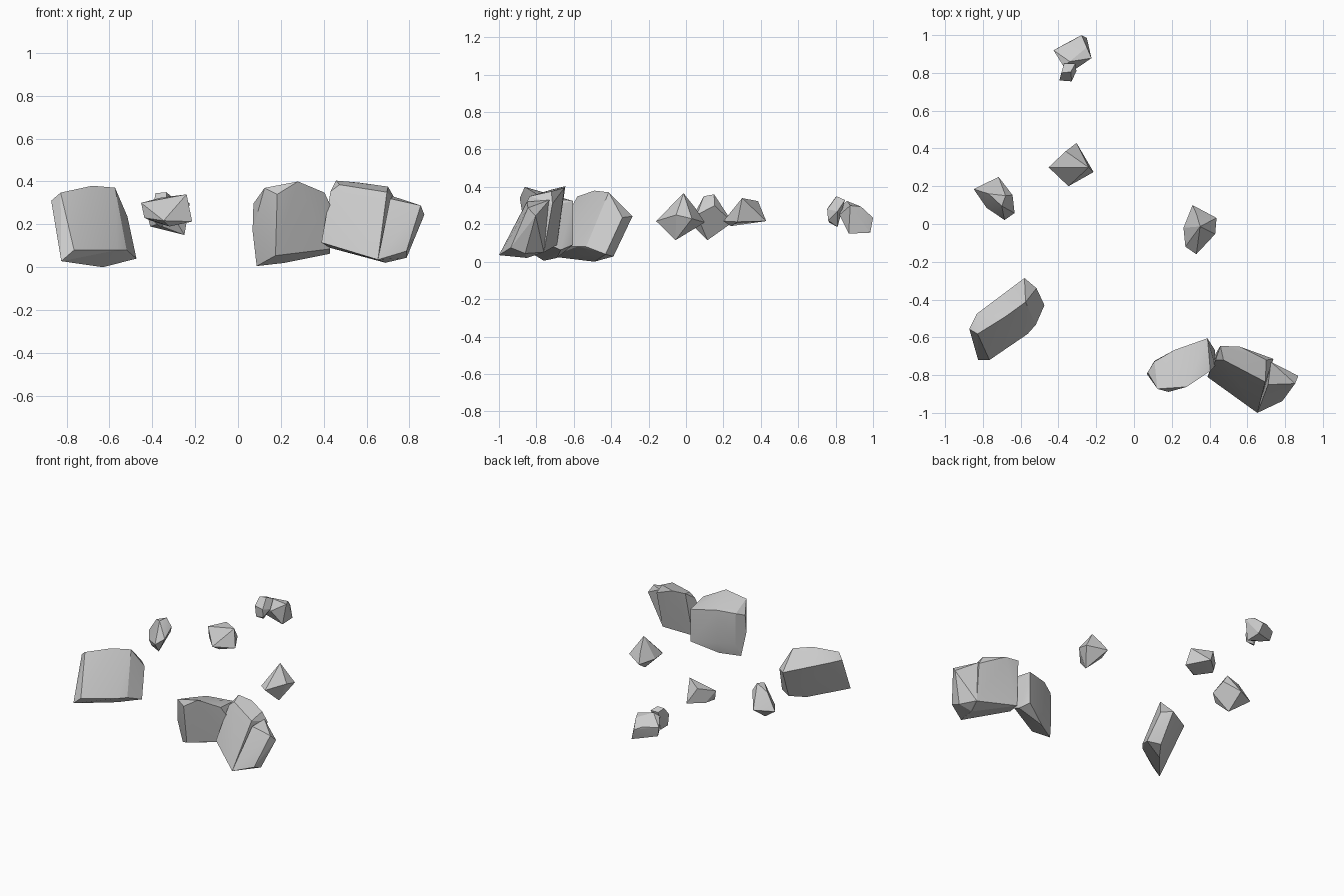
import bpy, bmesh, math


def rock(name, *hulls):
    """Each rock is one or more chiselled convex chunks given by their corners."""
    bm = bmesh.new()
    for corners in hulls:
        verts = [bm.verts.new(c) for c in corners]
        res = bmesh.ops.convex_hull(bm, input=verts)
        dead = {e for e in res["geom_interior"] + res["geom_unused"]
                if isinstance(e, bmesh.types.BMVert)}
        bmesh.ops.delete(bm, geom=list(dead), context="VERTS")
    # merge nearly coplanar triangles into larger facets
    bmesh.ops.dissolve_limit(bm, angle_limit=math.radians(4),
                             verts=bm.verts, edges=bm.edges)
    bmesh.ops.recalc_face_normals(bm, faces=bm.faces)
    mesh = bpy.data.meshes.new(name)
    bm.to_mesh(mesh)
    bm.free()
    ob = bpy.data.objects.new(name, mesh)
    bpy.context.collection.objects.link(ob)
    bpy.ops.object.select_all(action="DESELECT")
    bpy.context.view_layer.objects.active = ob
    ob.select_set(True)
    bpy.ops.object.shade_smooth_by_angle(angle=math.radians(20))
    return ob


# large slab on the left: top ridge, sides, underside
rock("large_rock_left", [
    (-.828, -.582, .348), (-.68, -.49, .38), (-.574, -.413, .371),
    (-.833, -.476, .31), (-.872, -.556, .31), (-.58, -.286, .243),
    (-.516, -.34, .236), (-.474, -.43, .04), (-.52, -.534, .08),
    (-.563, -.582, .08), (-.765, -.72, .08), (-.825, -.72, .028),
    (-.63, -.49, .0), (-.558, -.388, .028)])

# large slab in the middle, leaning forward, with an upright back
rock("large_rock_middle", [
    (.124, -.873, .37), (.183, -.889, .34), (.28, -.862, .40),
    (.404, -.778, .348), (.43, -.75, .29), (.068, -.794, .17),
    (.072, -.785, .297), (.108, -.728, .32), (.108, -.725, .1),
    (.214, -.667, .34), (.214, -.667, .1), (.389, -.605, .09),
    (.389, -.605, .325), (.175, -.84, .054), (.43, -.72, .085),
    (.43, -.67, .063), (.217, -.69, .02), (.087, -.76, .005)])

# large slab on the right: main block plus a lower shoulder
rock("large_rock_right",
     [(.457, -.645, .404), (.563, -.65, .395), (.70, -.72, .376),
      (.738, -.714, .31), (.474, -.72, .385), (.432, -.72, .353),
      (.695, -.836, .35), (.653, -1.0, .035), (.389, -.81, .115),
      (.69, -.85, .02), (.43, -.69, .09), (.72, -.76, .05)],
     [(.725, -.73, .33), (.71, -.85, .32), (.853, -.845, .288),
      (.87, -.804, .245), (.786, -.937, .075), (.653, -1.0, .035),
      (.787, -.86, .044), (.69, -.85, .021), (.72, -.76, .051)])

# small stones
rock("small_stone_left", [
    (-.849, .185, .21), (-.717, .249, .21), (-.643, .153, .30),
    (-.632, .058, .25), (-.685, .021, .21), (-.78, .085, .2),
    (-.77, .16, .32), (-.68, .15, .36), (-.70, .095, .35),
    (-.72, .115, .115), (-.765, .095, .155)])

rock("small_stone_centre", [
    (-.452, .30, .30), (-.362, .385, .324), (-.24, .30, .34),
    (-.347, .2, .217), (-.304, .429, .217), (-.214, .275, .213),
    (-.437, .29, .23), (-.32, .24, .19), (-.40, .345, .215)])

rock("small_stone_right", [
    (.31, .10, .21), (.262, -.02, .22), (.272, -.12, .22),
    (.33, -.16, .217), (.43, -.053, .25), (.437, .032, .23),
    (.35, -.013, .366), (.33, .055, .28), (.37, -.056, .115)])

# back stone: main chunk plus a fragment on its front
rock("small_stone_back",
     [(-.278, 1.0, .235), (-.225, .878, .30), (-.31, .82, .25),
      (-.374, .836, .30), (-.426, .92, .26), (-.33, .97, .26),
      (-.34, .86, .325), (-.25, .935, .295), (-.25, .985, .155),
      (-.25, .87, .15), (-.38, .85, .2), (-.41, .91, .19)],
     [(-.395, .76, .29), (-.39, .765, .21), (-.33, .755, .28),
      (-.33, .76, .22), (-.385, .80, .345), (-.335, .805, .35),
      (-.305, .81, .27), (-.31, .85, .33), (-.37, .85, .33),
      (-.36, .81, .185)])
